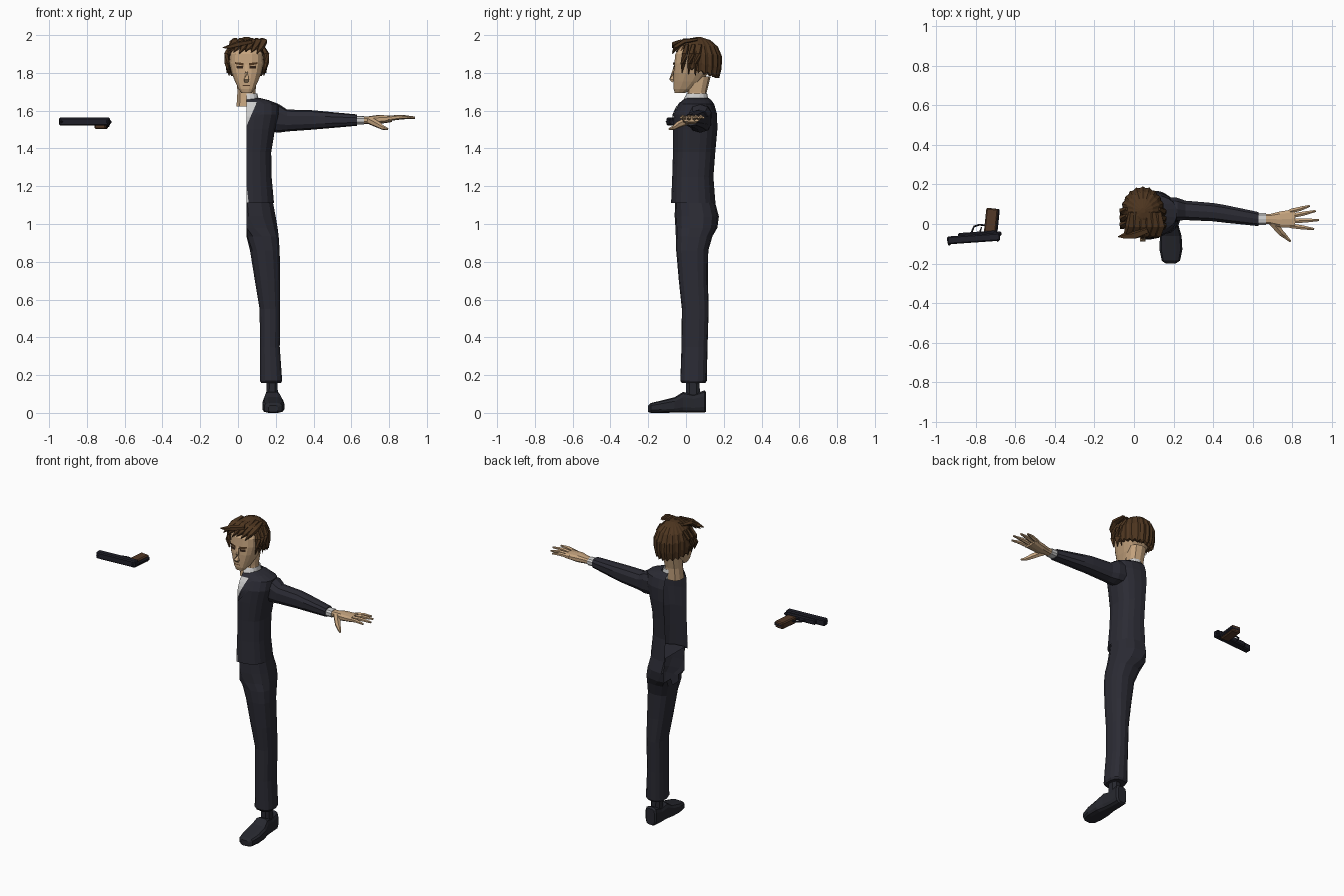
import bpy, bmesh, math
from mathutils import Vector, Matrix
from mathutils.bvhtree import BVHTree

cube = bpy.data.objects.get("Cube")
if cube:
    bpy.data.objects.remove(cube)

CX = 0.045  # plane where the half figure is cut


def material(name, rgb):
    m = bpy.data.materials.new(name)
    m.use_nodes = True
    m.diffuse_color = (*rgb, 1)
    m.node_tree.nodes["Principled BSDF"].inputs["Base Color"].default_value = (*rgb, 1)
    return m


suit = material("dark suit", (.024, .024, .034))
leather = material("dark leather", (.02, .021, .028))
skin = material("skin", (.56, .37, .21))
brown = material("brown hair", (.075, .036, .014))
linen = material("pale linen", (.6, .6, .6))
gunmetal = material("gunmetal", (.014, .014, .022))
wood = material("grip wood", (.085, .04, .02))
ink = material("eye dark", (.03, .015, .008))


def finish(name, bm, mat):
    bmesh.ops.recalc_face_normals(bm, faces=bm.faces)
    mesh = bpy.data.meshes.new(name)
    bm.to_mesh(mesh)
    bm.free()
    mesh.materials.append(mat)
    ob = bpy.data.objects.new(name, mesh)
    bpy.context.collection.objects.link(ob)
    return ob


def skin_rings(name, rings, mat, caps=True, half=False):
    """Bridge a list of equal point rings into one surface."""
    bm = bmesh.new()
    loops = [[bm.verts.new(p) for p in ring] for ring in rings]
    n = len(loops[0])
    for a, b in zip(loops, loops[1:]):
        for i in range(n):
            j = (i + 1) % n
            bm.faces.new((a[i], a[j], b[j], b[i]))
    if caps:
        bm.faces.new(loops[0])
        bm.faces.new(loops[-1])
    if half:  # open the shell on the cut plane
        flat = [f for f in bm.faces if all(v.co.x < CX + .0001 for v in f.verts)]
        bmesh.ops.delete(bm, geom=flat, context="FACES")
    return finish(name, bm, mat)


def loft(name, axis, rows, mat, n=12, power=2.6, half=False, caps=True):
    """Rows are (position on axis, low u, high u, low v, high v)."""
    rings = []
    for t, u0, u1, v0, v1 in rows:
        ring = []
        for i in range(n):
            a = math.tau * (i + .5) / n
            c, s = math.cos(a), math.sin(a)
            u = (u0 + u1) / 2 + (u1 - u0) / 2 * math.copysign(abs(c) ** (2 / power), c)
            v = (v0 + v1) / 2 + (v1 - v0) / 2 * math.copysign(abs(s) ** (2 / power), s)
            if half:
                u = max(u, CX)
            ring.append({"x": (t, u, v), "y": (u, t, v), "z": (u, v, t)}[axis])
        rings.append(ring)
    return skin_rings(name, rings, mat, caps, half)


def centred(rows):
    """Turn (z, half width, front, back) into rows symmetric about the cut plane."""
    return [(z, CX - w, CX + w, f, b) for z, w, f, b in rows]


def tube(name, points, radii, mat, n=6, flat=1):
    pts = [Vector(p) for p in points]
    rings = []
    for i, (p, r) in enumerate(zip(pts, radii)):
        d = pts[min(i + 1, len(pts) - 1)] - pts[max(i - 1, 0)]
        q = d.to_track_quat("Z", "Y")
        rings.append([p + q @ Vector((r * math.cos(math.tau * (k + .5) / n),
                                      r * flat * math.sin(math.tau * (k + .5) / n), 0))
                      for k in range(n)])
    return skin_rings(name, rings, mat)


def front_plate(name, target, outline, mat, lift=.004):
    """Lay a thin patch, drawn as (x, z), on the front of a part."""
    tree = BVHTree.FromObject(target, bpy.context.evaluated_depsgraph_get())
    bm = bmesh.new()
    bm.faces.new([bm.verts.new((x, -1, z)) for x, z in outline])
    bmesh.ops.subdivide_edges(bm, edges=bm.edges[:], cuts=4, use_grid_fill=True)
    for v in bm.verts:
        hit = tree.ray_cast(v.co, Vector((0, 1, 0)))[0] or tree.find_nearest(
            Vector((v.co.x, -.05, v.co.z)))[0]
        v.co.y = hit.y - lift
    return finish(name, bm, mat)


# Jacket, open on the cut plane
jacket = loft("jacket", "z", centred([
    (1.11, .147, -.08, .157), (1.25, .134, -.074, .146), (1.38, .132, -.07, .156),
    (1.5, .152, -.07, .167), (1.58, .172, -.066, .166), (1.635, .172, -.04, .15),
    (1.655, .12, -.02, .135), (1.668, .07, 0, .12)]), suit, 20, half=True, caps=False)
front_plate("shirt_front", jacket, [(.046, 1.52), (.1, 1.645), (.046, 1.645)], linen)
front_plate("shirt_hem", jacket, [(.046, 1.115), (.056, 1.115), (.046, 1.2)], linen)
front_plate("lapel", jacket, [(.052, 1.5), (.128, 1.59), (.125, 1.645), (.1, 1.65)], suit, .007)
loft("shirt_collar", "z", centred([(1.63, .066, -.018, .118), (1.665, .064, -.012, .118),
                                   (1.69, .058, .003, .113)]), linen, 16, half=True, caps=False)

# Sleeve, cuff and hand
loft("sleeve", "x", [
    (.15, .02, .14, 1.49, 1.635), (.22, .015, .135, 1.484, 1.632), (.26, .018, .12, 1.49, 1.606),
    (.4, .012, .108, 1.5, 1.602), (.46, .005, .098, 1.505, 1.596), (.63, -.012, .062, 1.52, 1.58)],
    suit, 10)
loft("shirt_cuff", "x", [(.6, -.006, .056, 1.526, 1.574), (.668, -.006, .056, 1.526, 1.572)], linen, 10)
loft("palm", "x", [(.65, .0, .05, 1.53, 1.568), (.69, -.002, .052, 1.53, 1.57),
                   (.74, -.018, .065, 1.528, 1.577), (.815, -.022, .077, 1.54, 1.574)], skin, 10)
fingers = [(.064, .89, .092), (.04, .92, .066), (.015, .937, .02), (-.009, .912, -.026)]
for i, (base, tip, side) in enumerate(fingers):
    mid = ((.8 + tip) / 2, (base + side) / 2, 1.566)
    tube(f"finger_{i + 1}", [(.79, base, 1.558), mid, (tip, side, 1.563)],
         [.0135, .012, .006], skin)
tube("thumb", [(.7, .01, 1.548), (.745, -.045, 1.524), (.768, -.065, 1.51), (.792, -.088, 1.503)],
     [.022, .017, .012, .006], skin)

# Trouser leg, hip half open on the cut plane
loft("trouser_leg", "z", [
    (1.13, -.09, .185, -.058, .15), (1.04, -.09, .202, -.06, .174), (.98, -.04, .212, -.056, .166),
    (.935, .035, .217, -.054, .14), (.86, .062, .222, -.052, .118), (.7, .088, .225, -.038, .116),
    (.55, .113, .224, -.022, .12), (.35, .116, .222, -.024, .114), (.17, .115, .235, -.03, .11),
    (.158, .122, .228, -.022, .102)], suit, 14, half=True)

# Sock and shoe
loft("sock", "z", [(.07, .148, .214, -.004, .078), (.19, .15, .21, 0, .072)], leather, 8)
loft("shoe", "y", [
    (-.2, .16, .212, .004, .04), (-.186, .14, .234, 0, .053), (-.13, .128, .246, 0, .066),
    (-.06, .13, .242, 0, .084), (-.015, .138, .228, 0, .112), (.04, .14, .222, 0, .1),
    (.098, .142, .22, 0, .12), (.107, .15, .21, .006, .11)], leather, 12, power=3.6)

# Neck and head
loft("neck", "z", centred([(1.622, .055, .0, .105), (1.7, .05, .008, .11),
                           (1.78, .055, .01, .13)]), skin, 10)
HX = CX - .001
head = loft("head", "z", centred([
    (1.693, .027, -.06, -.005), (1.715, .043, -.066, .035), (1.755, .062, -.067, .085),
    (1.8, .08, -.067, .12), (1.85, .092, -.063, .145), (1.9, .09, -.058, .15),
    (1.94, .068, -.03, .13), (1.97, .03, .02, .1)]), skin, 16, power=2.9)
tube("nose", [(HX, -.056, 1.845), (HX, -.068, 1.8), (HX, -.075, 1.766), (HX, -.066, 1.757)],
     [.008, .011, .019, .014], skin, 4)
for side, label in ((1, "left"), (-1, "right")):
    def face_shape(pts):
        return [(HX + side * x, z) for x, z in pts]
    front_plate(f"{label}_brow", head, face_shape(
        [(.014, 1.838), (.06, 1.847), (.06, 1.857), (.014, 1.852)]), brown, .007)
    front_plate(f"{label}_eye", head, face_shape(
        [(.018, 1.822), (.05, 1.822), (.052, 1.838), (.016, 1.836)]), ink)
front_plate("mouth", head, [(HX - .02, 1.731), (HX + .02, 1.731),
                            (HX + .018, 1.735), (HX - .018, 1.735)], wood)

# Hair cap: ridged dome with a hem that climbs over the face
COUNT, TOP, MID = 40, 1.99, 1.87


def hair_point(k, t, inset=1):
    a = math.tau * k / COUNT
    f = -math.sin(a)
    hem = 1.91 if f > .55 else (1.815 if f > 0 else 1.8 + .028 * f)
    hem += .018 * (k % 2)
    z = hem + (TOP - hem) * math.cos(t * math.pi / 2)
    h = (z - MID) / ((TOP - MID) if z > MID else .2)
    r = math.sqrt(max(0, 1 - h * h)) * (.94 if k % 2 else 1) * inset
    return (CX + .112 * r * math.cos(a), .065 + .127 * r * math.sin(a), z)


levels = [(t, 1) for t in (.06, .25, .45, .65, .85, 1)] + [(1, .82)]
skin_rings("hair_cap", [[hair_point(k, t, s) for k in range(COUNT)] for t, s in levels], brown)

# Swept fringe and side locks
for i in range(6):
    x = .135 - .031 * i
    tube(f"fringe_{i + 1}", [(x - .1 * (x - CX), .06, 1.978), (x, -.01, 1.968),
                             (x - .012, -.052, 1.938), (x - .035, -.071, 1.902 + .006 * (i % 3))],
         [.014, .024, .021, .003], brown, 5, .6)
tube("swept_tip", [(.07, -.03, 1.965), (.0, -.055, 1.952), (-.045, -.06, 1.938), (-.082, -.065, 1.933)],
     [.018, .024, .017, .002], brown, 5, .7)
for side, label in ((1, "left"), (-1, "right")):
    for i in range(3):
        y = -.015 + .035 * i
        tube(f"{label}_side_lock_{i + 1}",
             [(CX + side * .08, y + .02, 1.95), (CX + side * .105, y + .008, 1.9),
              (CX + side * .104, y, 1.85), (CX + side * .092, y - .006, 1.8 - .008 * i)],
             [.012, .019, .016, .002], brown, 5, .7)


# Floating pistol lying on its side
def block(name, centre, size, mat, turn=0):
    bm = bmesh.new()
    bmesh.ops.create_cube(bm, size=1)
    bmesh.ops.scale(bm, vec=size, verts=bm.verts)
    bmesh.ops.rotate(bm, matrix=Matrix.Rotation(math.radians(turn), 3, "Z"), verts=bm.verts)
    bmesh.ops.translate(bm, vec=centre, verts=bm.verts)
    ob = finish(name, bm, mat)
    bevel = ob.modifiers.new("soft_edges", "BEVEL")
    bevel.width, bevel.segments = .006, 1
    return ob


TILT = 4
block("pistol_slide", (-.812, -.074, 1.542), (.268, .04, .042), gunmetal, TILT)
block("pistol_frame", (-.79, -.052, 1.538), (.2, .026, .034), gunmetal, TILT)
block("pistol_hammer", (-.684, -.05, 1.54), (.026, .022, .02), gunmetal, TILT)
block("front_sight", (-.935, -.103, 1.542), (.016, .01, .01), gunmetal, TILT)
block("rear_sight", (-.69, -.084, 1.542), (.016, .012, .026), gunmetal, TILT)
block("pistol_grip", (-.724, .016, 1.524), (.06, .126, .042), wood, -6)
block("grip_spine", (-.718, .02, 1.524), (.066, .118, .022), gunmetal, -6)
tube("trigger_guard", [(-.822, -.04, 1.538), (-.81, -.012, 1.535), (-.782, -.003, 1.533),
                       (-.745, -.008, 1.53)], [.005] * 4, gunmetal, 5)
tube("trigger", [(-.78, -.04, 1.538), (-.772, -.015, 1.536)], [.005, .003], gunmetal, 5)
